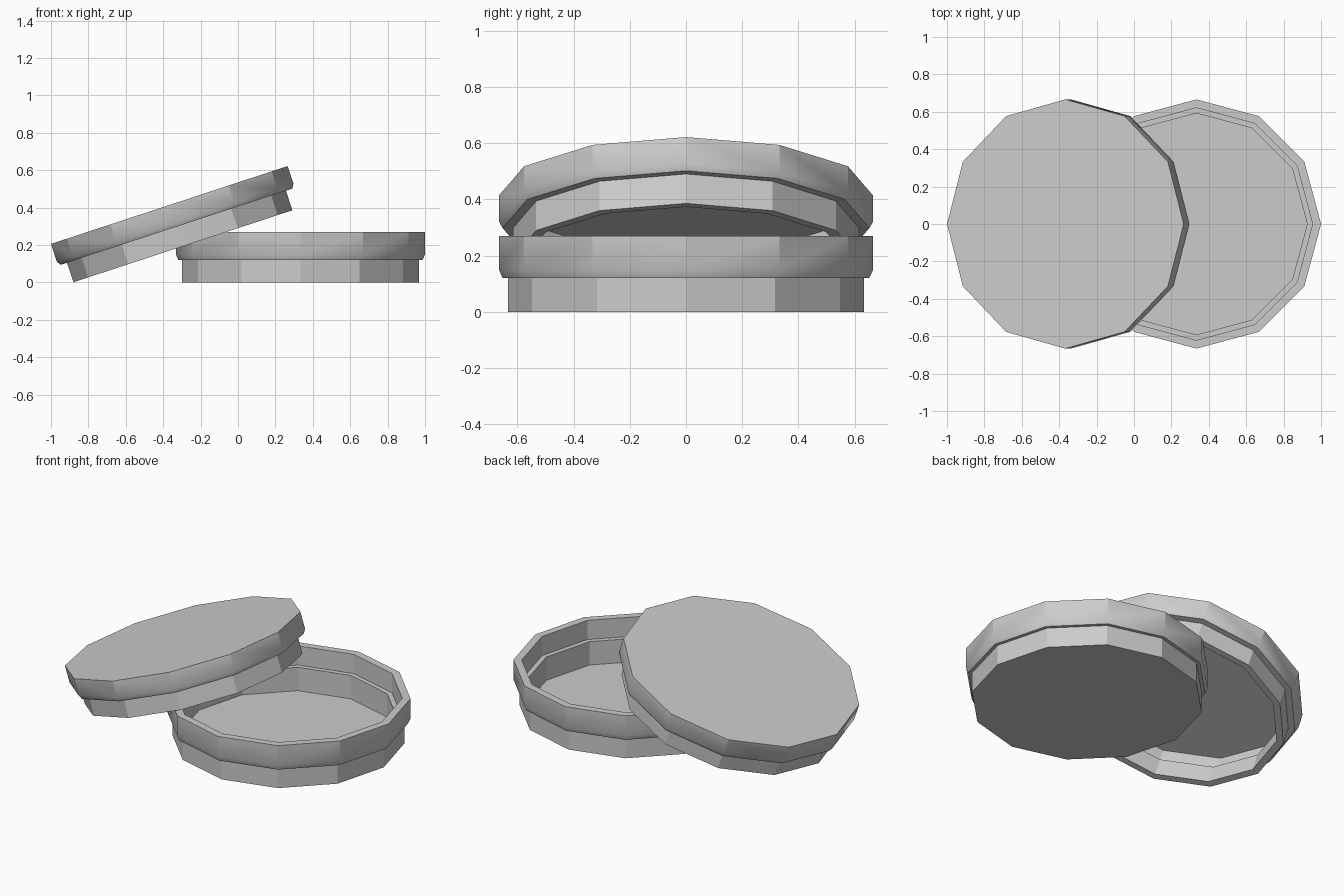
import bpy, bmesh, math

if "Cube" in bpy.data.objects:
    bpy.data.objects.remove(bpy.data.objects["Cube"])

SIDES = 12


def turned(name, profile, location, tilt=0.0):
    """Revolve a (radius, z) profile into a closed 12-sided solid with flat end caps."""
    bm = bmesh.new()
    rings = []
    for r, z in profile:
        rings.append([bm.verts.new((r * math.cos(math.tau * i / SIDES),
                                    r * math.sin(math.tau * i / SIDES), z))
                      for i in range(SIDES)])
    for a, b in zip(rings, rings[1:]):
        for i in range(SIDES):
            j = (i + 1) % SIDES
            bm.faces.new((a[i], a[j], b[j], b[i]))
    bm.faces.new(rings[0])
    bm.faces.new(rings[-1])
    bmesh.ops.recalc_face_normals(bm, faces=bm.faces)
    mesh = bpy.data.meshes.new(name)
    bm.to_mesh(mesh)
    bm.free()
    obj = bpy.data.objects.new(name, mesh)
    obj.location = location
    obj.rotation_euler = (0, -tilt, 0)
    bpy.context.collection.objects.link(obj)
    # Smooth only the soft bend under the rim; the 30 degree sides stay flat
    bpy.ops.object.select_all(action='DESELECT')
    obj.select_set(True)
    bpy.context.view_layer.objects.active = obj
    bpy.ops.object.shade_smooth_by_angle(angle=math.radians(28))
    return obj


# Open tin base: foot, wider rim, inner ledge and floor
turned("tin_base", [
    (0.633, 0.0), (0.633, 0.12), (0.653, 0.12), (0.666, 0.15), (0.666, 0.27),
    (0.621, 0.27), (0.621, 0.155), (0.592, 0.155), (0.592, 0.015),
], (0.334, 0, 0))

# Hollow lid leaning on the base: flat top, rim and narrower plug
turned("tin_lid", [
    (0.666, 0.0), (0.666, -0.098), (0.653, -0.122), (0.616, -0.122), (0.616, -0.232),
    (0.576, -0.232), (0.576, -0.122), (0.62, -0.105), (0.62, -0.015),
], (-0.367, 0, 0.414), math.radians(18.2))
